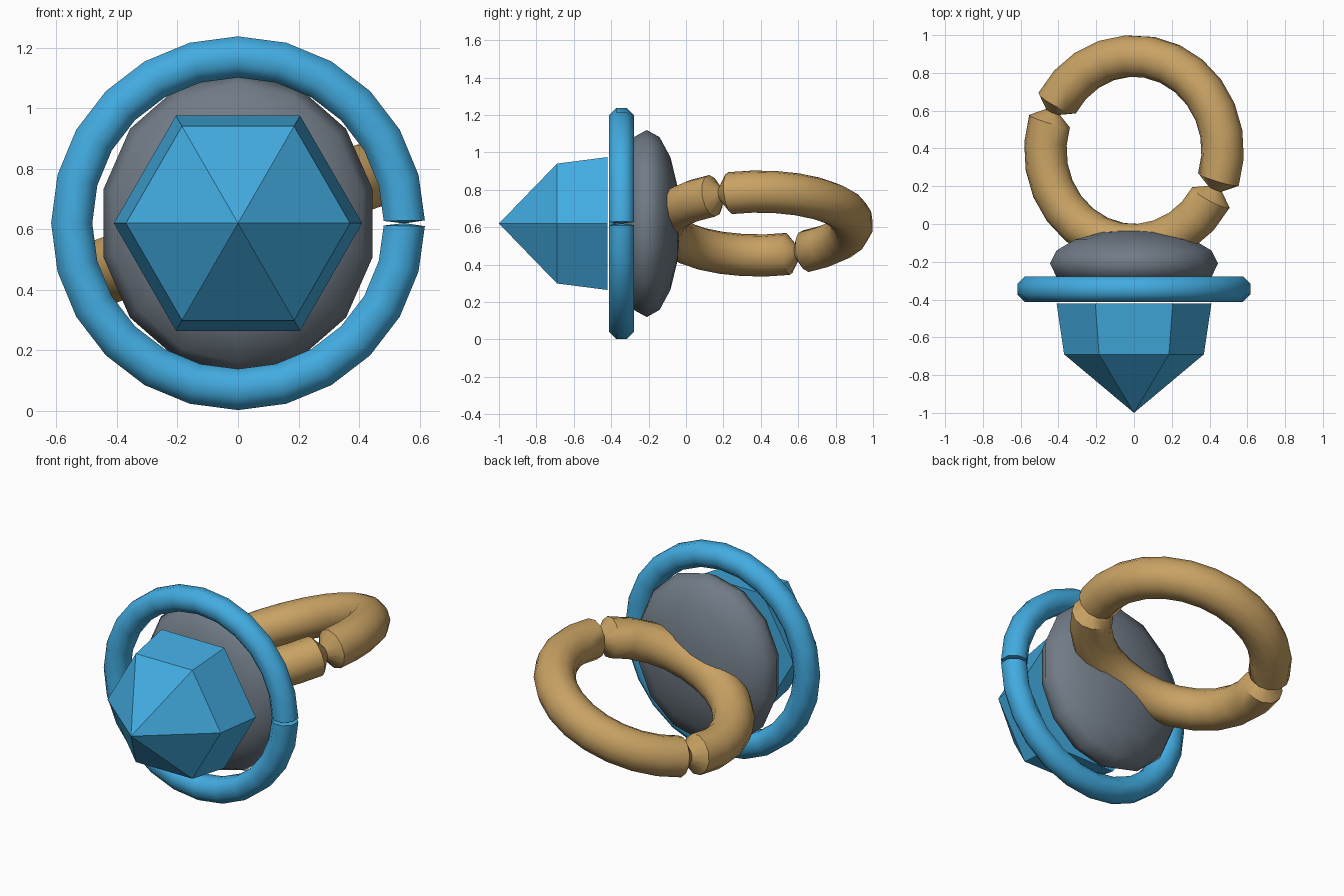
import bpy, bmesh, math
from mathutils import Matrix, Vector

if "Cube" in bpy.data.objects:
    bpy.data.objects.remove(bpy.data.objects["Cube"])


def material(name, rgb):
    m = bpy.data.materials.new(name)
    m.diffuse_color = (*rgb, 1)
    m.use_nodes = True
    m.node_tree.nodes["Principled BSDF"].inputs["Base Color"].default_value = m.diffuse_color
    return m


blue = material("bright_blue", (0.055, 0.41, 0.75))
gold = material("warm_gold", (0.58, 0.36, 0.125))
grey = material("slate_grey", (0.165, 0.20, 0.24))


def finish(name, bm, mat, smooth_angle=None):
    bmesh.ops.recalc_face_normals(bm, faces=bm.faces)
    mesh = bpy.data.meshes.new(name)
    bm.to_mesh(mesh)
    bm.free()
    mesh.materials.append(mat)
    ob = bpy.data.objects.new(name, mesh)
    bpy.context.collection.objects.link(ob)
    if smooth_angle:
        bpy.ops.object.select_all(action='DESELECT')
        ob.select_set(True)
        bpy.context.view_layer.objects.active = ob
        bpy.ops.object.shade_smooth_by_angle(angle=math.radians(smooth_angle))
    return ob


def loft(bm, rings, cyclic):
    """Skin a list of equally sized vertex rings."""
    n = len(rings[0])
    for i in range(len(rings) if cyclic else len(rings) - 1):
        a, b = rings[i], rings[(i + 1) % len(rings)]
        for j in range(n):
            bm.faces.new((a[j], a[(j + 1) % n], b[(j + 1) % n], b[j]))


def pinched_ring(name, mat, major, minor, sides, stations, matrix):
    """Torus in the local XY plane; stations are (degrees, radius factor)."""
    bm = bmesh.new()
    rings = []
    for deg, f in stations:
        a = math.radians(deg)
        ring = []
        for j in range(sides):
            t = 2 * math.pi * (j + 0.5) / sides
            r = major + minor * f * math.cos(t)
            ring.append(bm.verts.new((r * math.cos(a), r * math.sin(a),
                                      minor * f * math.sin(t))))
        rings.append(ring)
    loft(bm, rings, True)
    bm.transform(matrix)
    return finish(name, bm, mat, 50)


# Blue collar: upright ring with a hairline split on the right
collar = [(0, 0.08), (0.9, 1)] + [(d, 1) for d in range(15, 360, 15)] + [(359.1, 1)]
pinched_ring("collar_ring", blue, 0.549, 0.0735, 8, collar,
             Matrix.Translation((0, -0.345, 0.62)) @ Matrix.Rotation(math.pi / 2, 4, 'X'))

# Gold band: tilted ring with two opposite pinched joints
band = []
for start in (-24, 156):
    band.append((start, 0.35))
    band += [(start + 6 + 168 * i / 12, 1) for i in range(13)]
pinched_ring("finger_band", gold, 0.5, 0.113, 12, band,
             Matrix.Translation((0, 0.39, 0.62)) @ Matrix.Rotation(math.radians(-20), 4, 'Y'))

# Grey setting: flattened sphere facing front to back
bm = bmesh.new()
bmesh.ops.create_uvsphere(bm, u_segments=14, v_segments=8, radius=1)
bm.transform(Matrix.Translation((0, -0.21, 0.62))
             @ Matrix.Diagonal((0.456, 0.18, 0.5, 1))
             @ Matrix.Rotation(math.pi / 2, 4, 'X'))
finish("gem_setting", bm, grey, 60)

# Gem: tapered six-sided body with a pointed front
bm = bmesh.new()
rings = []
for y, r in ((-0.42, 0.41), (-0.69, 0.37)):
    rings.append([bm.verts.new((r * math.cos(k * math.pi / 3), y,
                                0.62 + r * math.sin(k * math.pi / 3))) for k in range(6)])
loft(bm, rings, False)
tip = bm.verts.new(Vector((0, -1.0, 0.62)))
for k in range(6):
    bm.faces.new((rings[1][k], rings[1][(k + 1) % 6], tip))
bm.faces.new(rings[0])
finish("gem", bm, blue)
